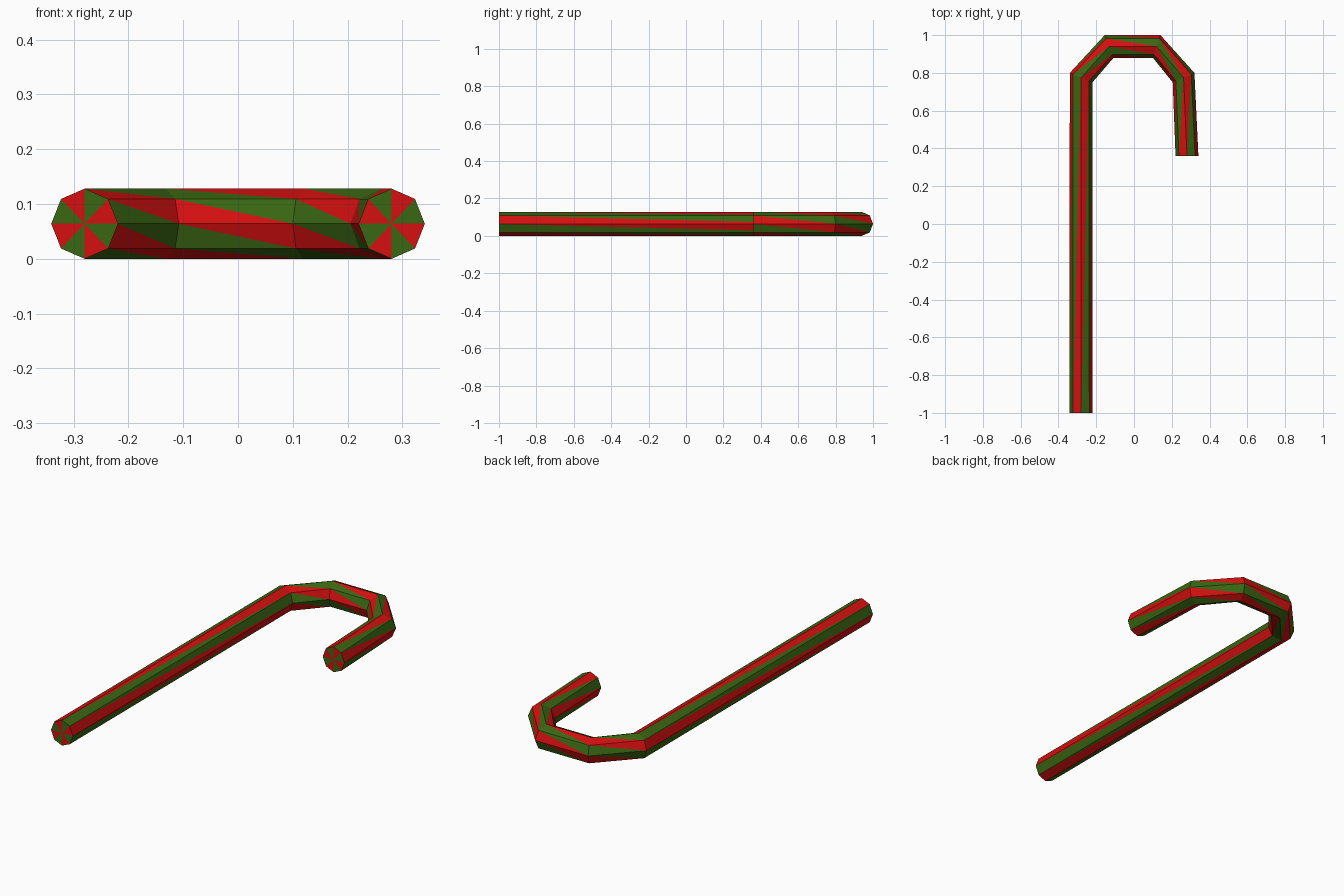
import bpy
import bmesh
import math
from mathutils import Vector

cube = bpy.data.objects.get("Cube")
if cube:
    bpy.data.objects.remove(cube, do_unlink=True)


def make_material(name, colour):
    mat = bpy.data.materials.new(name)
    mat.use_nodes = True
    mat.diffuse_color = colour
    mat.node_tree.nodes["Principled BSDF"].inputs["Base Color"].default_value = colour
    return mat


green = make_material("leaf green", (0.042, 0.135, 0.006, 1))
red = make_material("bright red", (0.66, 0.005, 0.005, 1))

SIDES = 8
RADIUS = 0.064

# Outer and inner edge of each ring along the bent stick, seen from above
stations = [
    ((-0.341, -1.0), (-0.219, -1.0)),
    ((-0.34, 0.80), (-0.22, 0.75)),
    ((-0.155, 1.0), (-0.108, 0.88)),
    ((0.14, 1.0), (0.10, 0.88)),
    ((0.32, 0.80), (0.205, 0.75)),
    ((0.341, 0.36), (0.22, 0.36)),
]

bm = bmesh.new()


def add_ring(outer, inner):
    outer, inner = Vector((*outer, RADIUS)), Vector((*inner, RADIUS))
    centre, half = (outer + inner) / 2, (outer - inner) / 2
    up = Vector((0, 0, RADIUS))
    angles = [math.tau * i / SIDES for i in range(SIDES)]
    return centre, [bm.verts.new(centre + half * math.cos(a) + up * math.sin(a))
                    for a in angles]


def add_face(verts, colour):
    face = bm.faces.new(verts)
    face.material_index = colour % 2


rings = [add_ring(*s) for s in stations]

# Stripes wind one side further round on every segment
for k in range(len(rings) - 1):
    near, far = rings[k][1], rings[k + 1][1]
    for i in range(SIDES):
        j = (i + 1) % SIDES
        add_face((near[i], near[j], far[j]), i + k)
        add_face((near[i], far[j], far[i]), i + k + 1)

# Pinwheel end caps
for centre, ring in (rings[0], rings[-1]):
    hub = bm.verts.new(centre)
    for i in range(SIDES):
        add_face((hub, ring[i], ring[(i + 1) % SIDES]), i)

bmesh.ops.recalc_face_normals(bm, faces=bm.faces)
mesh = bpy.data.meshes.new("striped_cane")
bm.to_mesh(mesh)
bm.free()
mesh.materials.append(green)
mesh.materials.append(red)
cane = bpy.data.objects.new("striped_cane", mesh)
bpy.context.collection.objects.link(cane)
